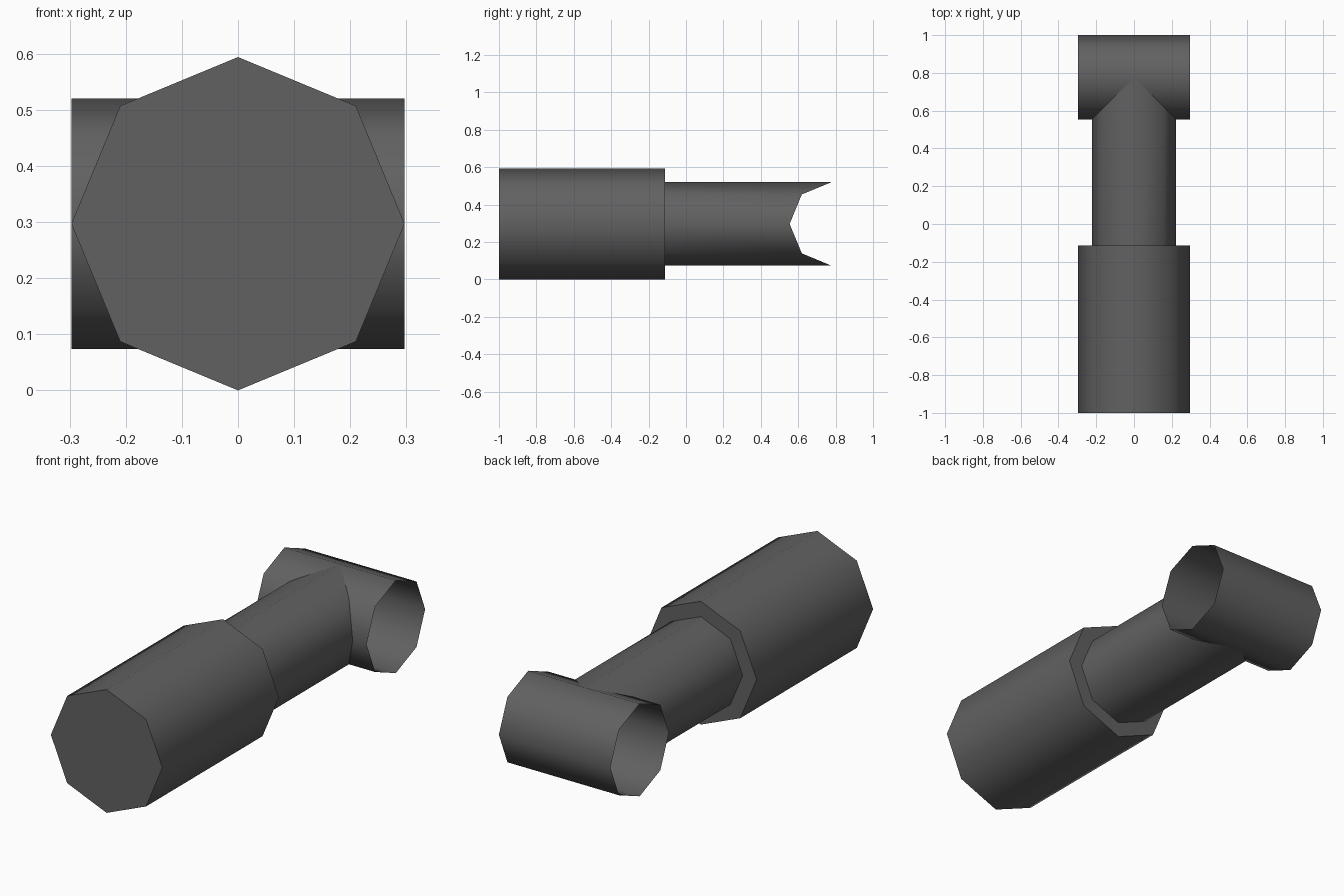
import bpy
import bmesh
import math

if "Cube" in bpy.data.objects:
    bpy.data.objects.remove(bpy.data.objects["Cube"])

SIDES = 8
R_BIG, R_SMALL = 0.297, 0.223
CZ = 0.297            # height of the axes
CROSS_Y = 0.777       # centre of the cross tube
STEP_Y = -0.113       # where the thick part ends

mat = bpy.data.materials.new("dark_grey")
mat.diffuse_color = (0.12, 0.12, 0.12, 1)
mat.use_nodes = True
mat.node_tree.nodes["Principled BSDF"].inputs["Base Color"].default_value = mat.diffuse_color


def octagon(r):
    return [(r * math.cos(2 * math.pi * i / SIDES), r * math.sin(2 * math.pi * i / SIDES))
            for i in range(SIDES)]


def add_ring(bm, pts):
    return [bm.verts.new(p) for p in pts]


def bridge(bm, a, b, smooth=True):
    for i in range(SIDES):
        j = (i + 1) % SIDES
        bm.faces.new((a[i], a[j], b[j], b[i])).smooth = smooth


def finish(bm, name):
    me = bpy.data.meshes.new(name)
    bm.to_mesh(me)
    bm.free()
    me.materials.append(mat)
    ob = bpy.data.objects.new(name, me)
    bpy.context.collection.objects.link(ob)
    # keep the cap and step edges sharp
    bpy.ops.object.select_all(action='DESELECT')
    ob.select_set(True)
    bpy.context.view_layer.objects.active = ob
    bpy.ops.object.shade_smooth_by_angle(angle=math.radians(60))


# Stepped body: capped thick end, shoulder ring, thin neck fitted to the cross tube
bm = bmesh.new()
big, small = octagon(R_BIG), octagon(R_SMALL)
front = add_ring(bm, [(x, -1, CZ + z) for x, z in big])
step_out = add_ring(bm, [(x, STEP_Y, CZ + z) for x, z in big])
step_in = add_ring(bm, [(x, STEP_Y, CZ + z) for x, z in small])
saddle = add_ring(bm, [(x, CROSS_Y - abs(x), CZ + z) for x, z in small])
bm.faces.new(front)
bridge(bm, step_out, front)
bridge(bm, step_in, step_out, False)
bridge(bm, saddle, step_in)
bmesh.ops.recalc_face_normals(bm, faces=bm.faces)
bm.normal_update()
if min(bm.faces, key=lambda f: f.calc_center_median().y).normal.y > 0:
    bmesh.ops.reverse_faces(bm, faces=bm.faces)
finish(bm, "stepped_body")

# Open cross tube
bm = bmesh.new()
left = add_ring(bm, [(-R_BIG, CROSS_Y + y, CZ + z) for y, z in small])
right = add_ring(bm, [(R_BIG, CROSS_Y + y, CZ + z) for y, z in small])
bridge(bm, left, right)
bm.normal_update()
top = max(bm.faces, key=lambda f: f.calc_center_median().z)
if top.normal.z < 0:
    bmesh.ops.reverse_faces(bm, faces=bm.faces)
finish(bm, "cross_tube")
